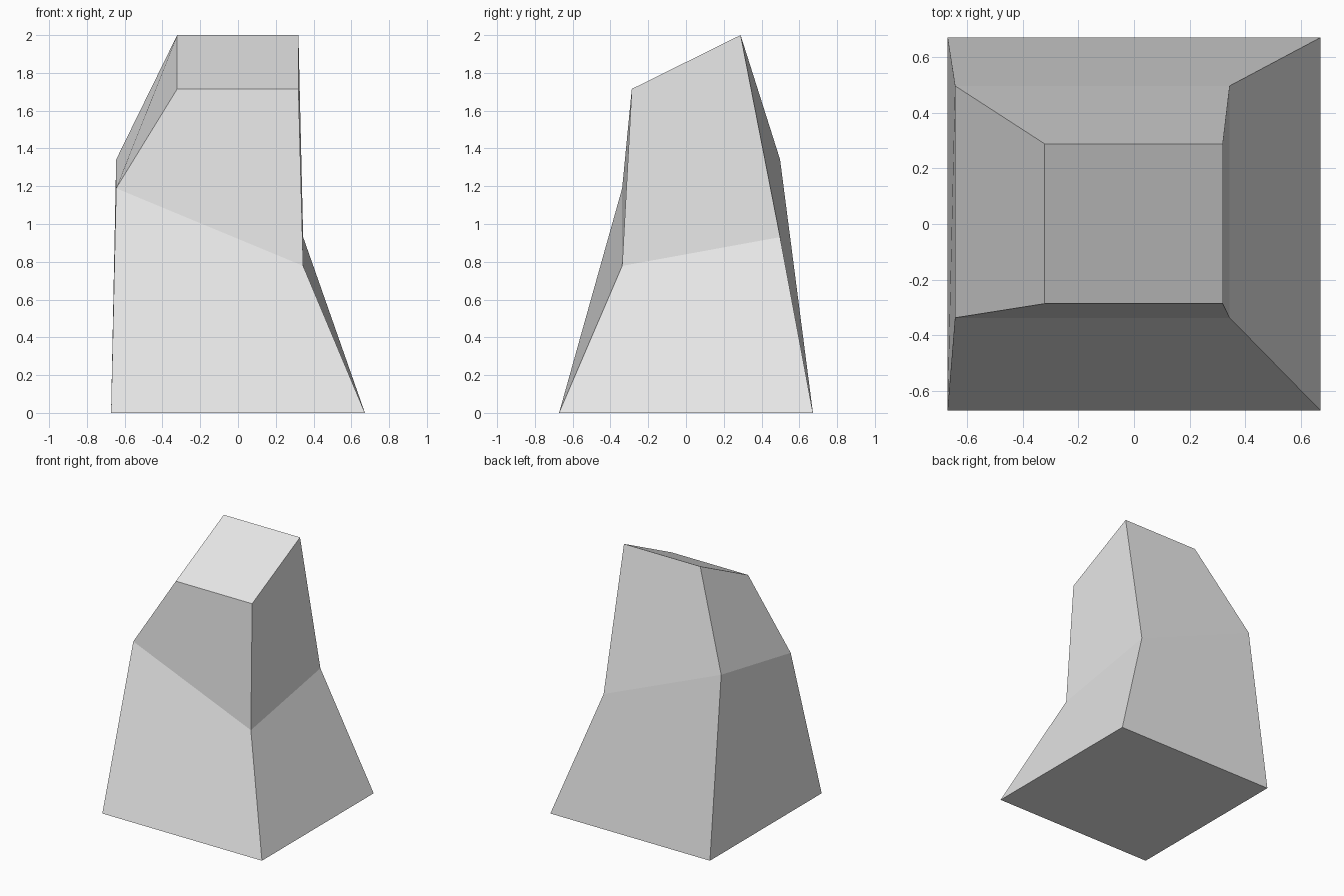
import bpy
import bmesh

if "Cube" in bpy.data.objects:
    bpy.data.objects.remove(bpy.data.objects["Cube"], do_unlink=True)

# Plain grey material
grey = bpy.data.materials.new("light_grey")
grey.use_nodes = True
colour = (0.8, 0.8, 0.8, 1)
grey.diffuse_color = colour
grey.node_tree.nodes["Principled BSDF"].inputs["Base Color"].default_value = colour


def ring(bm, x0, x1, y0, y1, height):
    """Four-sided section, anticlockwise from above, on a sloping plane."""
    corners = ((x0, y0), (x1, y0), (x1, y1), (x0, y1))
    return [bm.verts.new((x, y, height(x, y))) for x, y in corners]


# Tapered block: square foot, sloping waist and slanted top
bm = bmesh.new()
rings = [
    ring(bm, -0.672, 0.672, -0.672, 0.672, lambda x, y: 0),
    ring(bm, -0.645, 0.345, -0.338, 0.498, lambda x, y: 0.983 - 0.415 * x + 0.182 * y),
    ring(bm, -0.322, 0.320, -0.287, 0.289, lambda x, y: 1.857 + 0.495 * y),
]
bm.faces.new(rings[0][::-1])
bm.faces.new(rings[-1])

# Side walls
for low, high in zip(rings, rings[1:]):
    for i in range(4):
        j = (i + 1) % 4
        bm.faces.new((low[j], high[j], high[i], low[i]))

mesh = bpy.data.meshes.new("tapered_block")
bm.normal_update()
bm.to_mesh(mesh)
bm.free()
mesh.materials.append(grey)
block = bpy.data.objects.new("tapered_block", mesh)
bpy.context.collection.objects.link(block)
